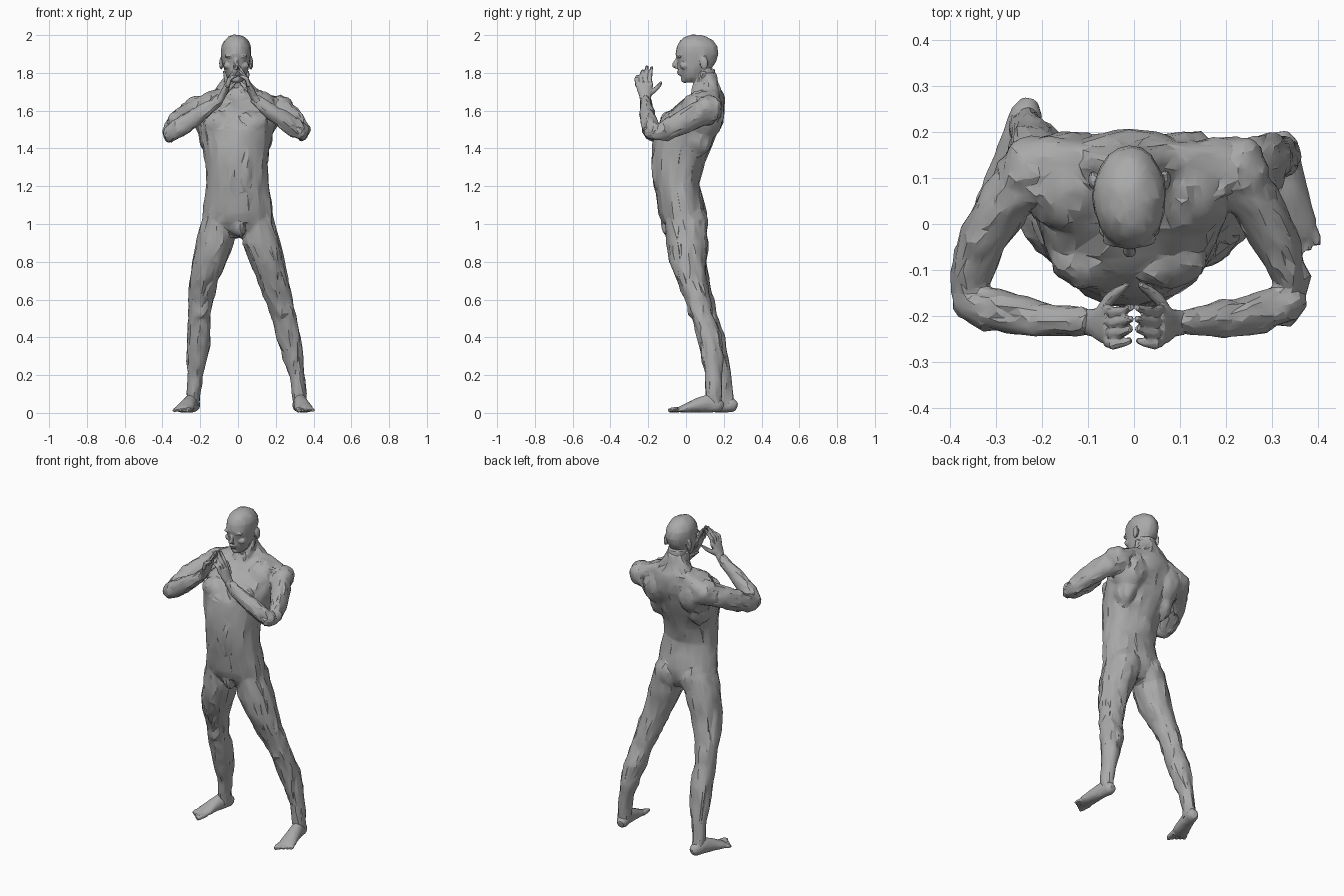
import bpy, bmesh, math
from mathutils import Vector, Matrix, noise

skin = bpy.data.materials.new("grey_clay")
skin.diffuse_color = (0.40, 0.40, 0.40, 1)


def tube(bm, sections, up=None, n=16):
    """Loft ellipses (x, y, z, a, b); level rings unless an up hint is given."""
    pts = [Vector(s[:3]) for s in sections]
    rings = []
    for i, s in enumerate(sections):
        u, v = Vector((1, 0, 0)), Vector((0, 1, 0))
        if up:
            t = (pts[min(i + 1, len(pts) - 1)] - pts[max(i - 1, 0)]).normalized()
            u = t.cross(Vector(up)).normalized()
            v = u.cross(t)
        rings.append([bm.verts.new(pts[i] + u * s[3] * math.cos(k * math.tau / n)
                                   + v * s[4] * math.sin(k * math.tau / n)) for k in range(n)])
    for r, q in zip(rings, rings[1:]):
        for k in range(n):
            bm.faces.new((r[k], r[(k + 1) % n], q[(k + 1) % n], q[k]))
    bm.faces.new(rings[0][::-1])
    bm.faces.new(rings[-1])


def blob(bm, loc, size):
    m = Matrix.Translation(loc) @ Matrix.Diagonal((*size, 1))
    bmesh.ops.create_icosphere(bm, subdivisions=3, radius=1, matrix=m)


def fuse(name, bm, voxel, ratio, smooth=2, rough=0.0, grow=0.0):
    """Merge overlapping forms into one skin, reduce it to facets, add sinewy relief."""
    bmesh.ops.recalc_face_normals(bm, faces=bm.faces)
    me = bpy.data.meshes.new(name)
    bm.to_mesh(me)
    bm.free()
    ob = bpy.data.objects.new(name, me)
    bpy.context.collection.objects.link(ob)
    mod = ob.modifiers.new("skin", 'REMESH')
    mod.mode = 'VOXEL'
    mod.voxel_size = voxel
    mod = ob.modifiers.new("soften", 'SMOOTH')
    mod.factor = 0.5
    mod.iterations = smooth
    mod = ob.modifiers.new("facets", 'DECIMATE')
    mod.ratio = ratio
    dg = bpy.context.evaluated_depsgraph_get()
    new = bpy.data.meshes.new_from_object(ob.evaluated_get(dg))
    ob.modifiers.clear()
    ob.data = new
    new.name = name
    normals = [v.normal.copy() for v in new.vertices]
    for v, nrm in zip(new.vertices, normals):
        p = Vector((v.co.x * 34, v.co.y * 34, v.co.z * 13))
        v.co += nrm * (grow + rough * noise.noise(p))
    new.materials.clear()
    new.materials.append(skin)
    bpy.ops.object.select_all(action='DESELECT')
    ob.select_set(True)
    bpy.context.view_layer.objects.active = ob
    bpy.ops.object.shade_smooth_by_angle(angle=math.radians(23))
    return ob


# Torso, from crotch to neck
body = bmesh.new()
tube(body, [(0, .01, .93, .08, .06), (0, 0, .97, .165, .095), (0, -.01, 1.01, .188, .113),
            (0, -.02, 1.06, .184, .125), (0, -.035, 1.14, .173, .122),
            (-.003, -.05, 1.22, .165, .12), (-.005, -.042, 1.32, .164, .137),
            (-.008, -.02, 1.42, .18, .158), (-.01, .005, 1.5, .196, .165),
            (-.01, .045, 1.58, .205, .152), (-.01, .085, 1.64, .2, .118),
            (-.01, .11, 1.685, .16, .085), (-.01, .115, 1.715, .095, .066),
            (-.01, .107, 1.75, .062, .063), (-.01, .095, 1.8, .058, .063)], n=20)
blob(body, (0, -.085, .985), (.035, .045, .055))
for s in (-1, 1):
    blob(body, (s * .075 - .01, -.07, 1.53), (.095, .068, .07))    # chest muscle
    blob(body, (s * .12 - .01, .085, 1.575), (.105, .117, .13))    # shoulder blade
    blob(body, (s * .13 - .01, .06, 1.48), (.062, .085, .12))      # side of the back
    blob(body, (s * .085, .04, .995), (.085, .073, .105))          # buttock
    blob(body, (s * .04, -.13, 1.3), (.038, .05, .16))             # abdomen
    tube(body, [(s * .03 - .01, -.015, 1.645, .013, .013), (s * .2, .075, 1.665, .014, .014)],
         (0, 0, 1))                                                # collar bone
    tube(body, [(s * .03 - .01, .03, 1.65, .016, .016),
                (s * .055 - .01, .09, 1.81, .016, .016)], (0, 1, 0))   # neck muscle
    tube(body, [(s * .02 - .01, .125, 1.76, .035, .04), (s * .08 - .01, .135, 1.68, .04, .045),
                (s * .17 - .005, .13, 1.64, .06, .042), (s * .23, .12, 1.615, .066, .056)],
         (0, 0, 1))                                                # upper back muscle

# Arms, raised with elbows out and forearms meeting in front
for s, k, low in ((-1, 1.06, .012), (1, 1.0, .005)):
    def side(rows):
        return [(s * k * x, y, z - low * min(1, max(0, (x - .1) * 5)), a, b)
                for x, y, z, a, b in rows]
    blob(body, (s * .224, .115, 1.608), (.066, .077, .069))        # shoulder
    tube(body, side([(.16, .14, 1.605, .06, .065), (.21, .11, 1.602, .066, .07),
                     (.262, .05, 1.578, .055, .066), (.308, -.03, 1.538, .05, .06),
                     (.338, -.115, 1.498, .042, .05), (.347, -.165, 1.486, .03, .035)]), (0, 0, 1))
    tube(body, side([(.354, -.155, 1.486, .034, .038), (.33, -.175, 1.495, .042, .046),
                     (.28, -.19, 1.53, .044, .05), (.19, -.206, 1.588, .038, .042),
                     (.12, -.215, 1.636, .027, .031), (.085, -.215, 1.668, .02, .028)]),
         (0, 0, 1))

# Legs, spread apart and leaning back
tube(body, [(-.105, -.01, 1.1, .05, .06), (-.106, -.003, 1.02, .083, .1), (-.122, .008, .9, .1, .107),
            (-.15, .015, .8, .09, .094), (-.18, .042, .7, .076, .08), (-.2, .08, .6, .066, .066),
            (-.205, .1, .52, .056, .06), (-.207, .14, .41, .063, .066), (-.214, .167, .3, .054, .056),
            (-.224, .19, .2, .04, .045), (-.235, .207, .1, .034, .042), (-.237, .21, .04, .034, .045)])
tube(body, [(.105, -.01, 1.1, .05, .06), (.106, -.003, 1.02, .083, .1), (.122, .005, .9, .1, .107),
            (.155, .008, .8, .09, .092), (.186, .03, .7, .08, .077), (.217, .062, .6, .073, .066),
            (.24, .083, .52, .064, .06), (.265, .122, .41, .063, .064), (.29, .138, .3, .052, .055),
            (.31, .145, .2, .04, .045), (.325, .145, .1, .036, .042), (.325, .148, .04, .034, .042)])
blob(body, (-.2, .062, .55), (.036, .033, .055))   # knee caps
blob(body, (.233, .043, .55), (.036, .033, .055))
fuse("body", body, .008, .075, 5, .011, .002)

# Head with nose, brow, mouth, chin and ears
head = bmesh.new()
X = -.01
tube(head, [(X, .015, 1.752, .026, .028), (X, .03, 1.775, .048, .055), (X, .045, 1.815, .064, .084),
            (X, .058, 1.86, .073, .102), (X, .058, 1.9, .079, .113), (X, .058, 1.94, .077, .107),
            (X, .056, 1.97, .063, .087), (X, .055, 1.99, .042, .058), (X, .055, 2.0, .018, .024)], n=20)
tube(head, [(X, .1, 1.72, .056, .056), (X, .09, 1.82, .058, .063)])
tube(head, [(X, -.042, 1.878, .009, .01), (X, -.056, 1.85, .011, .014),
            (X, -.06, 1.832, .016, .013), (X, -.042, 1.822, .012, .01)])
blob(head, (X, -.01, 1.765), (.022, .018, .017))
blob(head, (X, -.034, 1.806), (.023, .014, .006))
blob(head, (X, -.029, 1.793), (.02, .014, .006))
for s in (-1, 1):
    blob(head, (X + s * .03, -.034, 1.888), (.029, .016, .009))    # brow
    blob(head, (X + s * .03, -.028, 1.866), (.013, .01, .008))     # eye
    blob(head, (X + s * .042, -.008, 1.838), (.024, .025, .02))    # cheek
    blob(head, (X + s * .078, .095, 1.852), (.009, .02, .034))     # ear
fuse("head", head, .005, .1, 3, .004, .001)

# Hands, palms facing and fingertips together
for s, name in ((-1, "left_hand"), (1, "right_hand")):
    hand = bmesh.new()
    tube(hand, [(s * .105, -.215, 1.645, .022, .027), (s * .085, -.215, 1.675, .02, .03),
                (s * .068, -.22, 1.71, .019, .041), (s * .054, -.221, 1.745, .014, .044)], (0, 1, 0))
    for i, top in enumerate((1.785, 1.815, 1.838, 1.832)):
        y = -.256 + i * .0235
        tube(hand, [(s * .058, y, 1.73, .012, .012), (s * .045, y - .006, 1.77, .011, .011),
                    (s * .022, y - .002, (top + 1.775) / 2, .01, .01),
                    (s * .005, y + .004, top, .007, .007)], (0, 1, 0), 10)
    tube(hand, [(s * .075, -.2, 1.685, .014, .014), (s * .055, -.165, 1.71, .013, .013),
                (s * .033, -.145, 1.73, .011, .011), (s * .012, -.13, 1.75, .007, .007)], (0, 0, 1), 10)
    fuse(name, hand, .004, .14, 1, .003)

# Feet with five toes each
for s, name, heel, toe in ((-1, "left_foot", (-.226, .268), (-.305, 0)),
                           (1, "right_foot", (.318, .198), (.362, -.09))):
    foot = bmesh.new()
    h = Vector((*heel, 0))
    d = (Vector((*toe, 0)) - h).normalized()
    out = Vector((-d.y, d.x, 0)) * s

    def at(along, across, z):
        return tuple(h + d * along + out * across + Vector((0, 0, z)))
    tube(foot, [(*at(a, 0, z), w, t) for a, z, w, t in
                ((.002, .032, .02, .022), (.025, .04, .034, .038), (.085, .05, .037, .048),
                 (.14, .04, .042, .038), (.195, .026, .049, .025), (.235, .018, .045, .016))],
         (0, 0, 1))
    tube(foot, [(*at(.06, 0, .03), .03, .036), (*at(.058, 0, .1), .026, .032)])
    for i in range(5):
        r = .014 if i == 0 else .0105
        c, end = -.035 + i * .0185, .29 - i * .009
        tube(foot, [(*at(.215, c, .018), r, r), (*at(end - .02, c * 1.1, .016), r, r),
                    (*at(end, c * 1.1, .012), r * .7, r * .7)], (0, 0, 1), 10)
    fuse(name, foot, .005, .14, 1, .002)
